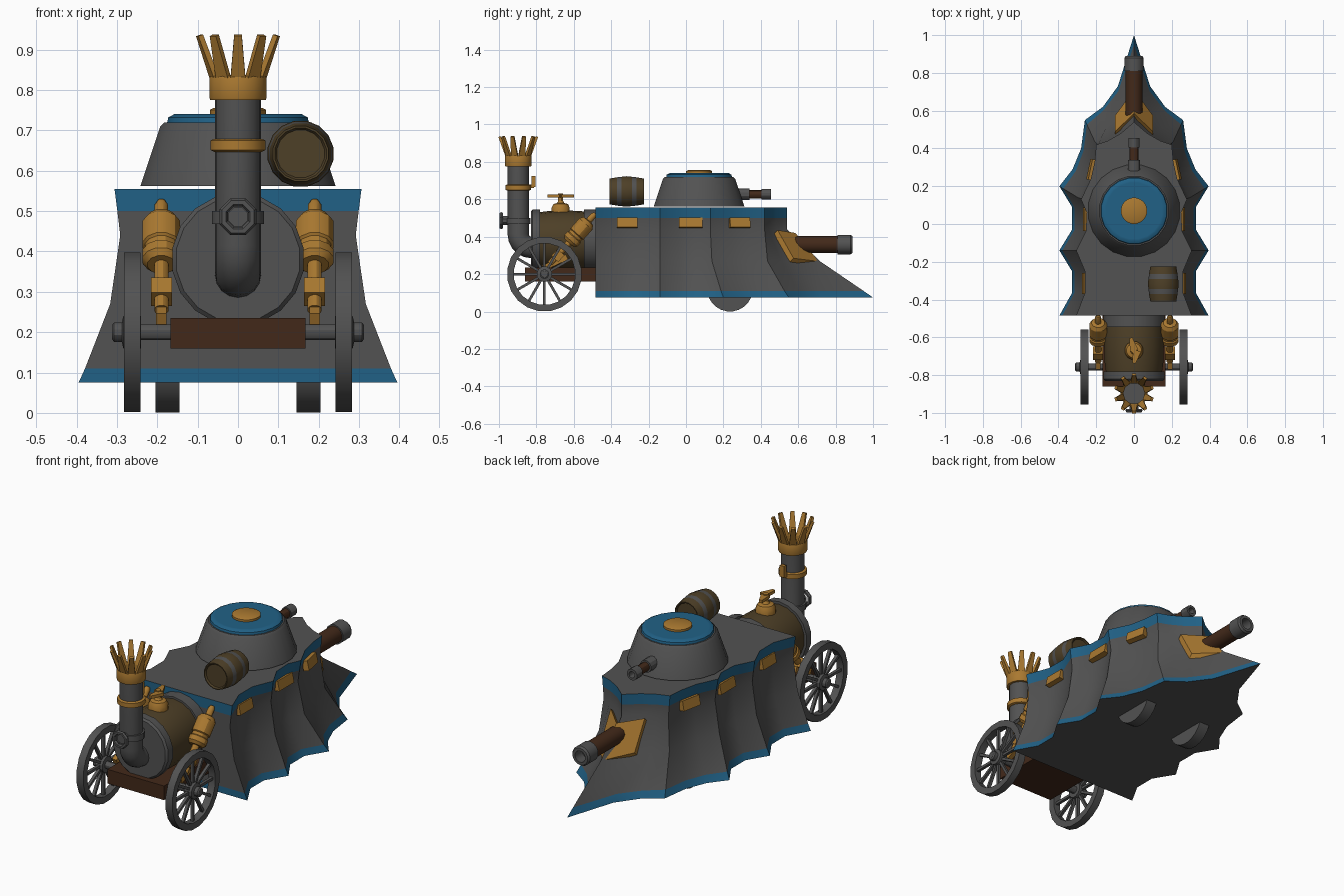
import bpy, bmesh
from math import pi, sin, cos, radians
from mathutils import Vector, Matrix

if "Cube" in bpy.data.objects:
    bpy.data.objects.remove(bpy.data.objects["Cube"])


def material(name, rgb):
    m = bpy.data.materials.new(name)
    m.diffuse_color = (*rgb, 1)
    m.use_nodes = True
    m.node_tree.nodes["Principled BSDF"].inputs["Base Color"].default_value = m.diffuse_color
    return m


STEEL = material("steel", (0.085, 0.085, 0.085))
BLUE = material("blue_trim", (0.015, 0.12, 0.24))
GOLD = material("brass", (0.40, 0.19, 0.03))
WOOD = material("dark_wood", (0.055, 0.022, 0.01))
BARK = material("aged_wood", (0.075, 0.05, 0.02))


def finish(name, bm, mats):
    bmesh.ops.recalc_face_normals(bm, faces=bm.faces)
    me = bpy.data.meshes.new(name)
    bm.to_mesh(me)
    bm.free()
    for m in mats:
        me.materials.append(m)
    ob = bpy.data.objects.new(name, me)
    bpy.context.collection.objects.link(ob)
    return ob


def skin(bm, rings, closed=False, bands=None):
    """Join rings of points with quads; cap the ends unless closed."""
    vs = [[bm.verts.new(p) for p in r] for r in rings]
    n = len(vs[0])
    for i in range(len(vs) if closed else len(vs) - 1):
        a, b = vs[i], vs[(i + 1) % len(vs)]
        for j in range(n):
            k = (j + 1) % n
            f = bm.faces.new((a[j], a[k], b[k], b[j]))
            f.material_index = bands[i] if bands else 0
    if not closed:
        for ring, k in ((vs[0], 0), (vs[-1], -1)):
            bm.faces.new(ring).material_index = bands[k] if bands else 0


def lathe(name, profile, origin, axis, mats, segs=16, closed=False, bands=None):
    """Turn (radius, height) points about an axis through origin."""
    q = Vector(axis).to_track_quat('Z', 'Y')
    rings = [[Vector(origin) + q @ Vector((r * cos(2 * pi * (j + .5) / segs), r * sin(2 * pi * (j + .5) / segs), h))
              for j in range(segs)] for r, h in profile]
    bm = bmesh.new()
    skin(bm, rings, closed, bands)
    return finish(name, bm, mats)


def box(name, size, loc, mat, rot=Matrix(), taper=1.0):
    """Box, with its top end scaled by taper in x."""
    x, y, z = (s / 2 for s in size)
    rings = [[Matrix.Translation(loc) @ rot @ Vector((sx * x * t, sy * y, h))
              for sx, sy in ((-1, -1), (1, -1), (1, 1), (-1, 1))] for h, t in ((-z, 1), (z, taper))]
    bm = bmesh.new()
    skin(bm, rings)
    return finish(name, bm, [mat])


# Armoured hull: scalloped outline lofted from skirt to deck
low = [(.395, -.485), (.328, -.365), (.328, -.25), (.395, -.14), (.328, -.03), (.328, .09), (.395, .2),
       (.325, .29), (.28, .40), (.26, .55), (.165, .62), (.085, .73), (0, 1.0)]
top = [(.306, -.485), (.26, -.365), (.26, -.25), (.306, -.14), (.255, -.04), (.25, .06), (.28, .13),
       (.228, .24), (.208, .33), (.2, .42), (.14, .44), (.07, .48), (0, .54)]
levels = [(.075, 0, 0), (.11, .18, .11), (.27, .88, .62), (.44, 1.16, 1), (.50, 1.08, 1), (.555, 1, 1)]
rings = []
for z, f_side, f_tip in levels:
    half = []
    for i, (a, b) in enumerate(zip(low, top)):
        f = f_tip if i > 9 else f_side
        half.append(Vector((*Vector(a).lerp(Vector(b), f), z)) if f <= 1 else
                    Vector((a[0] + (b[0] - a[0]) * f, b[1], z)))
    rings.append(half + [Vector((-p.x, p.y, p.z)) for p in half[-2::-1]])
bm = bmesh.new()
skin(bm, rings, bands=[1, 0, 0, 0, 1])
for f in bm.faces:
    if len(f.verts) > 4:
        f.material_index = 0
finish("hull", bm, [STEEL, BLUE])

# Vision hatches along both sides
for s in (-1, 1):
    for x, y, w, yaw in ((.255, -.315, .11, 0), (.25, .025, .125, 0), (.222, .287, .11, 12)):
        rot = Matrix.Rotation(radians(s * yaw), 4, 'Z') @ Matrix.Rotation(radians(-s * 12), 4, 'Y')
        box("side_hatch", (.03, w, .052), (s * x, y, .474), GOLD, rot)

# Turret with cap and small gun
lathe("turret", [(.245, 0), (.195, .148), (.185, .158)], (0, .07, .562), (0, 0, 1), [STEEL], 20)
lathe("turret_cap", [(.178, 0), (.175, .014), (.16, .022), (.15, .022)], (0, .07, .718), (0, 0, 1), [BLUE], 20)
lathe("turret_button", [(.07, 0), (.07, .013), (.06, .018)], (0, .07, .738), (0, 0, 1), [GOLD], 20)
lathe("turret_gun", [(.033, 0), (.033, .11), (.024, .11), (.024, .175), (.03, .175), (.03, .225),
                     (.017, .225), (.017, .18)],
      (0, .23, .627), (0, 1, 0), [STEEL, WOOD], 12, bands=[0, 0, 1, 0, 0, 0, 0])

# Main gun and folded brass shield on the prow
lathe("main_gun", [(.045, 0), (.045, .37), (.052, .37), (.052, .44), (.045, .45), (.03, .45), (.03, .39)],
      (0, .44, .358), (0, 1, 0), [STEEL, WOOD], 14, bands=[1, 0, 0, 0, 0, 0])
outline = [(.1, .49, .435), (0, .585, .42), (-.1, .49, .435), (-.1, .575, .285), (0, .71, .268), (.1, .575, .285)]
bm = bmesh.new()
pair = [[bm.verts.new((x, y - d, z - d)) for x, y, z in outline] for d in (0, .02)]
for ring in pair:
    bm.faces.new((ring[0], ring[1], ring[4], ring[5]))
    bm.faces.new((ring[1], ring[2], ring[3], ring[4]))
for j in range(6):
    k = (j + 1) % 6
    bm.faces.new((pair[0][j], pair[0][k], pair[1][k], pair[1][j]))
finish("gun_shield", bm, [GOLD])

# Deck barrel
lathe("deck_barrel", [(.06, .008), (.065, 0), (.07, 0), (.077, .04), (.08, .065), (.083, .0925), (.08, .12),
                      (.077, .145), (.07, .185), (.065, .185), (.06, .177)],
      (.155, -.41, .642), (0, 1, 0), [BARK, STEEL], 16, bands=[0, 0, 0, 1, 0, 0, 1, 0, 0, 0])

# Boiler with end rings, on a wooden chassis
lathe("boiler", [(.15, 0), (.158, .06), (.16, .14), (.158, .22), (.15, .28)], (0, -.79, .38), (0, 1, 0), [BARK], 18)
lathe("boiler_front", [(.155, 0), (.165, .01), (.165, .05)], (0, -.83, .38), (0, 1, 0), [STEEL], 18)
lathe("boiler_back", [(.165, 0), (.165, .07)], (0, -.545, .38), (0, 1, 0), [STEEL], 18)
box("chassis", (.334, .39, .075), (0, -.665, .197), WOOD)

# Boiler valve
lathe("boiler_valve", [(.05, 0), (.05, .025), (.04, .045), (.02, .05), (.014, .06), (.014, .1)],
      (0, -.67, .53), (0, 0, 1), [GOLD], 12)
for s in (-1, 1):
    box("valve_handle", (.045, .016, .07), (-s * .008, -.67 + s * .034, .617), GOLD,
        Matrix.Rotation(radians(s * 14), 4, 'Z') @ Matrix.Rotation(radians(-s * 90), 4, 'X'), .35)

# Chimney: elbow from the boiler front, swept as rings
path = [((-.81, .342), 90)] + [((-.825 - .072 * sin(a), .414 - .072 * cos(a)), 90 - a * 180 / pi)
                               for a in (i * pi / 10 for i in range(6))] + [((-.897, .79), 0)]
bm = bmesh.new()
skin(bm, [[Vector((.057 * cos(t), y + .057 * sin(t) * cos(radians(d)), z + .057 * sin(t) * sin(radians(d))))
           for t in (2 * pi * j / 16 for j in range(16))] for (y, z), d in path])
finish("chimney", bm, [STEEL])
C = Vector((0, -.897, 0))
lathe("chimney_band", [(.06, 0), (.069, .004), (.069, .028), (.06, .032)], C + Vector((0, 0, .647)), (0, 0, 1), [GOLD])
box("band_latch", (.025, .02, .06), (0, -.815, .695), GOLD)
box("band_latch_arm", (.025, .04, .02), (0, -.832, .67), GOLD)
lathe("chimney_clamp", [(.066, 0), (.066, .032)], C + Vector((0, 0, .468)), (0, 0, 1), [STEEL])

# Front hand wheel
ring = [(.038 + .011 * cos(t), .011 * sin(t)) for t in (2 * pi * i / 6 for i in range(6))]
lathe("hand_wheel", ring, (0, -.988, .486), (0, 1, 0), [STEEL], 8, closed=True)
lathe("hand_wheel_stem", [(.026, 0), (.026, .04)], (0, -.98, .486), (0, 1, 0), [STEEL], 8)

# Chimney crown
lathe("crown_collar", [(.07, 0), (.072, .005), (.072, .055), (.07, .06), (.058, .06), (.058, 0)],
      C + Vector((0, 0, .775)), (0, 0, 1), [GOLD], closed=True)
for i in range(10):
    rot = Matrix.Rotation(2 * pi * i / 10, 4, 'Z')
    loc = C + rot @ Vector((0, -.08, .88))
    box("crown_spike", (.038, .013, .118), loc, GOLD, rot @ Matrix.Rotation(radians(20), 4, 'X'), .5)

# Large spoked wheels and axle
lathe("axle", [(.02, -.3), (.02, .3)], (0, -.757, .2), (1, 0, 0), [STEEL], 12)
for s in (-1, 1):
    hub = Vector((s * .262, -.757, .2))
    lathe("wheel_rim", [(.2, -.02), (.2, .02), (.165, .02), (.165, -.02)], hub, (s, 0, 0), [STEEL], 20, closed=True)
    lathe("wheel_hub", [(.042, -.022), (.042, .022), (.025, .026), (.025, .045), (.018, .05)],
          hub, (s, 0, 0), [STEEL], 12)
    for i in range(12):
        rot = Matrix.Rotation(2 * pi * i / 12, 4, 'X')
        box("wheel_spoke", (.016, .014, .14), hub + rot @ Vector((0, 0, .103)), STEEL, rot)
    # Hidden road wheel under the hull
    lathe("road_wheel", [(.123, -.03), (.123, .03)], (s * .175, .235, .123), (1, 0, 0), [STEEL], 24)

# Slanted steam pistons beside the boiler
for s in (-1, 1):
    a = Vector((s * .19, -.725, .255))
    d = Vector((0, .24, .27)).normalized()
    lathe("piston", [(.018, 0), (.018, .15), (.035, .15), (.048, .165), (.048, .19), (.042, .195), (.042, .21),
                     (.048, .215), (.048, .285), (.035, .305), (.017, .31), (.017, .345), (.01, .36)],
          a, d, [GOLD], 12)
    box("piston_clevis", (.052, .05, .05), a + d * .06, GOLD, d.to_track_quat('Z', 'Y').to_matrix().to_4x4())
    box("piston_rod", (.026, .14, .03), (s * .19, -.70, .262), GOLD, Matrix.Rotation(radians(25), 4, 'X'))

# Smooth shading that keeps edges sharp
for ob in bpy.context.collection.objects:
    ob.select_set(True)
    bpy.context.view_layer.objects.active = ob
bpy.ops.object.shade_smooth_by_angle(angle=radians(30))
